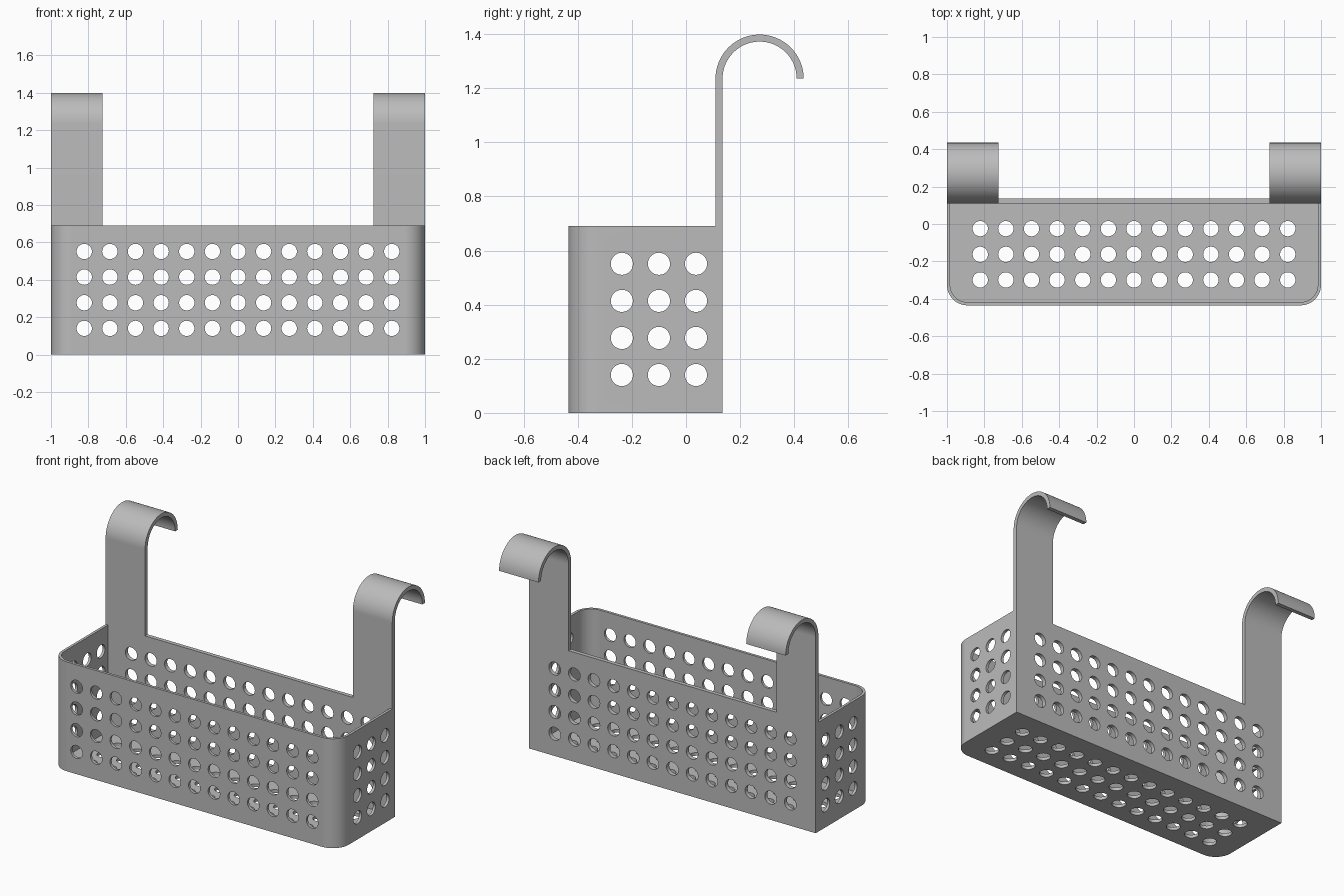
import bpy, bmesh
from math import pi, cos, sin
from mathutils import Matrix, Vector

cube = bpy.data.objects.get("Cube")
if cube:
    bpy.data.objects.remove(cube, do_unlink=True)

FRONT, BACK, HEIGHT = -0.435, 0.135, 0.69
SIDE_WALL, BACK_WALL, FLOOR = 0.017, 0.026, 0.02
CORNER, PITCH, HOLE = 0.11, 0.137, 0.041
STRAP_WIDTH, HOOK_RADIUS, HOOK_Z = 0.275, 0.163, 1.235

grey = bpy.data.materials.new("plain_grey")
grey.use_nodes = True
grey.diffuse_color = (0.5, 0.5, 0.5, 1)
grey.node_tree.nodes["Principled BSDF"].inputs["Base Color"].default_value = grey.diffuse_color


def finish(bm, name):
    bmesh.ops.recalc_face_normals(bm, faces=bm.faces)
    mesh = bpy.data.meshes.new(name)
    bm.to_mesh(mesh)
    bm.free()
    obj = bpy.data.objects.new(name, mesh)
    obj.data.materials.append(grey)
    bpy.context.collection.objects.link(obj)
    return obj


def prism(name, points, offset):
    """Extrude a closed outline along an offset."""
    bm = bmesh.new()
    face = bm.faces.new([bm.verts.new(p) for p in points])
    new = bmesh.ops.extrude_face_region(bm, geom=[face])["geom"]
    verts = [v for v in new if isinstance(v, bmesh.types.BMVert)]
    bmesh.ops.translate(bm, vec=Vector(offset), verts=verts)
    return finish(bm, name)


def arc(cx, cy, r, start, end, steps):
    angles = [start + (end - start) * i / steps for i in range(steps + 1)]
    return [(cx + r * cos(a), cy + r * sin(a)) for a in angles]


def basket_outline(half, front, back, radius, z):
    """Rectangle with its two front corners rounded."""
    pts = [(half, back), (-half, back)]
    pts += arc(radius - half, front + radius, radius, pi, 1.5 * pi, 12)
    pts += arc(half - radius, front + radius, radius, 1.5 * pi, 2 * pi, 12)
    return [(x, y, z) for x, y in pts]


def hole_cutter(name, centres, depth, axis):
    bm = bmesh.new()
    turn = {"x": Matrix.Rotation(pi / 2, 4, "Y"), "y": Matrix.Rotation(pi / 2, 4, "X"),
            "z": Matrix.Identity(4)}[axis]
    for c in centres:
        bmesh.ops.create_cone(bm, cap_ends=True, segments=28, radius1=HOLE, radius2=HOLE,
                              depth=depth, matrix=Matrix.Translation(c) @ turn)
    return finish(bm, name)


def cut(obj, cutter):
    cutter.hide_render = True
    mod = obj.modifiers.new("cut", "BOOLEAN")
    mod.operation, mod.solver, mod.object = "DIFFERENCE", "EXACT", cutter
    bpy.context.view_layer.objects.active = obj
    bpy.ops.object.modifier_apply(modifier=mod.name)
    bpy.data.objects.remove(cutter, do_unlink=True)


def smooth(obj):
    bpy.ops.object.select_all(action="DESELECT")
    obj.select_set(True)
    bpy.context.view_layer.objects.active = obj
    bpy.ops.object.shade_smooth_by_angle(angle=pi / 6)
    obj.modifiers.new("even_shading", "WEIGHTED_NORMAL").keep_sharp = True


# Basket: rounded box, hollowed out
basket = prism("basket", basket_outline(1, FRONT, BACK, CORNER, 0), (0, 0, HEIGHT))
cut(basket, prism("cavity", basket_outline(1 - SIDE_WALL, FRONT + SIDE_WALL, BACK - BACK_WALL,
                                           CORNER - SIDE_WALL, FLOOR), (0, 0, HEIGHT)))

# Drain holes through the long walls, end walls and floor
columns = [PITCH * i for i in range(-6, 7)]
rows = [0.14 + PITCH * i for i in range(4)]
cut(basket, hole_cutter("long_wall_holes", [(x, 0, z) for x in columns for z in rows], 2, "y"))
cut(basket, hole_cutter("end_wall_holes", [(0, -0.1 + PITCH * i, z) for i in (-1, 0, 1)
                                           for z in rows], 3, "x"))
cut(basket, hole_cutter("floor_holes", [(x, -0.162 + PITCH * i, 0) for x in columns
                                        for i in (-1, 0, 1)], 0.2, "z"))
smooth(basket)

# Hooks: flat straps rising from the back wall and curling backwards
inner = BACK - BACK_WALL
centre = inner + HOOK_RADIUS
profile = [(BACK, HEIGHT), (inner, HEIGHT)]
profile += arc(centre, HOOK_Z, HOOK_RADIUS, pi, 0, 32)
profile += arc(centre, HOOK_Z, HOOK_RADIUS - BACK_WALL, 0, pi, 32)
for name, x in (("left_hook", 1 - STRAP_WIDTH), ("right_hook", -1)):
    smooth(prism(name, [(x, y, z) for y, z in profile], (STRAP_WIDTH, 0, 0)))
